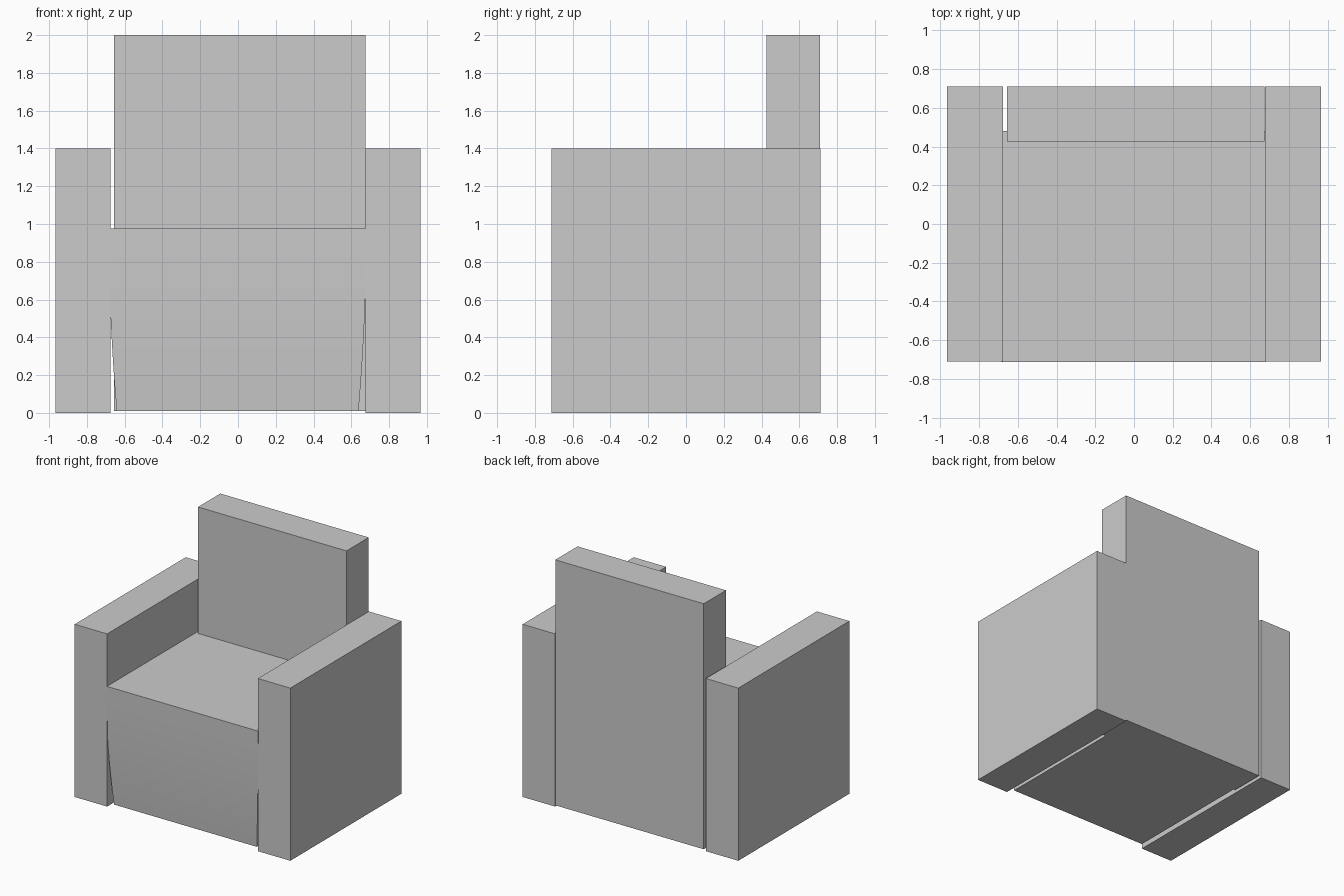
import bpy
import bmesh

default = bpy.data.objects.get("Cube")
if default:
    bpy.data.objects.remove(default, do_unlink=True)

# One grey upholstery colour
grey = bpy.data.materials.new("grey_upholstery")
grey.use_nodes = True
colour = (0.6, 0.6, 0.6, 1)
grey.diffuse_color = colour
grey.node_tree.nodes["Principled BSDF"].inputs["Base Color"].default_value = colour


def finish(name, bm):
    bmesh.ops.recalc_face_normals(bm, faces=bm.faces)
    mesh = bpy.data.meshes.new(name)
    bm.to_mesh(mesh)
    bm.free()
    mesh.materials.append(grey)
    obj = bpy.data.objects.new(name, mesh)
    bpy.context.collection.objects.link(obj)
    return obj


def box(name, low, high):
    bm = bmesh.new()
    bmesh.ops.create_cube(bm, size=1)
    for v in bm.verts:
        v.co = [a + (b - a) * (c + 0.5) for a, b, c in zip(low, high, v.co)]
    return finish(name, bm)


# Arms and backrest
ARM_IN, ARM_OUT, DEPTH = 0.676, 0.967, 0.711
box("right_arm", (-ARM_OUT, -DEPTH, 0), (-ARM_IN, DEPTH, 1.4))
box("left_arm", (ARM_IN, -DEPTH, 0), (ARM_OUT, DEPTH, 1.4))
box("backrest", (-0.656, 0.425, 0.01), (0.675, 0.71, 2))

# Seat block, curving gently inwards towards the floor
TOP, BOTTOM, STEPS = 0.975, 0.01, 8
bm = bmesh.new()
rings = []
for i in range(STEPS + 1):
    t = i / STEPS
    z = TOP + (BOTTOM - TOP) * t
    inset = 0.042 * t * t
    x0, x1 = -0.684 + inset, 0.68 - inset
    y0, y1 = -0.713 + inset, 0.48 - inset
    rings.append([bm.verts.new((x, y, z)) for x, y in
                  ((x0, y0), (x1, y0), (x1, y1), (x0, y1))])
for upper, lower in zip(rings, rings[1:]):
    for k in range(4):
        n = (k + 1) % 4
        bm.faces.new((upper[k], upper[n], lower[n], lower[k]))
bm.faces.new(rings[0])
bm.faces.new(rings[-1])
seat = finish("seat", bm)

bpy.ops.object.select_all(action="DESELECT")
seat.select_set(True)
bpy.context.view_layer.objects.active = seat
bpy.ops.object.shade_smooth_by_angle(angle=0.5)
